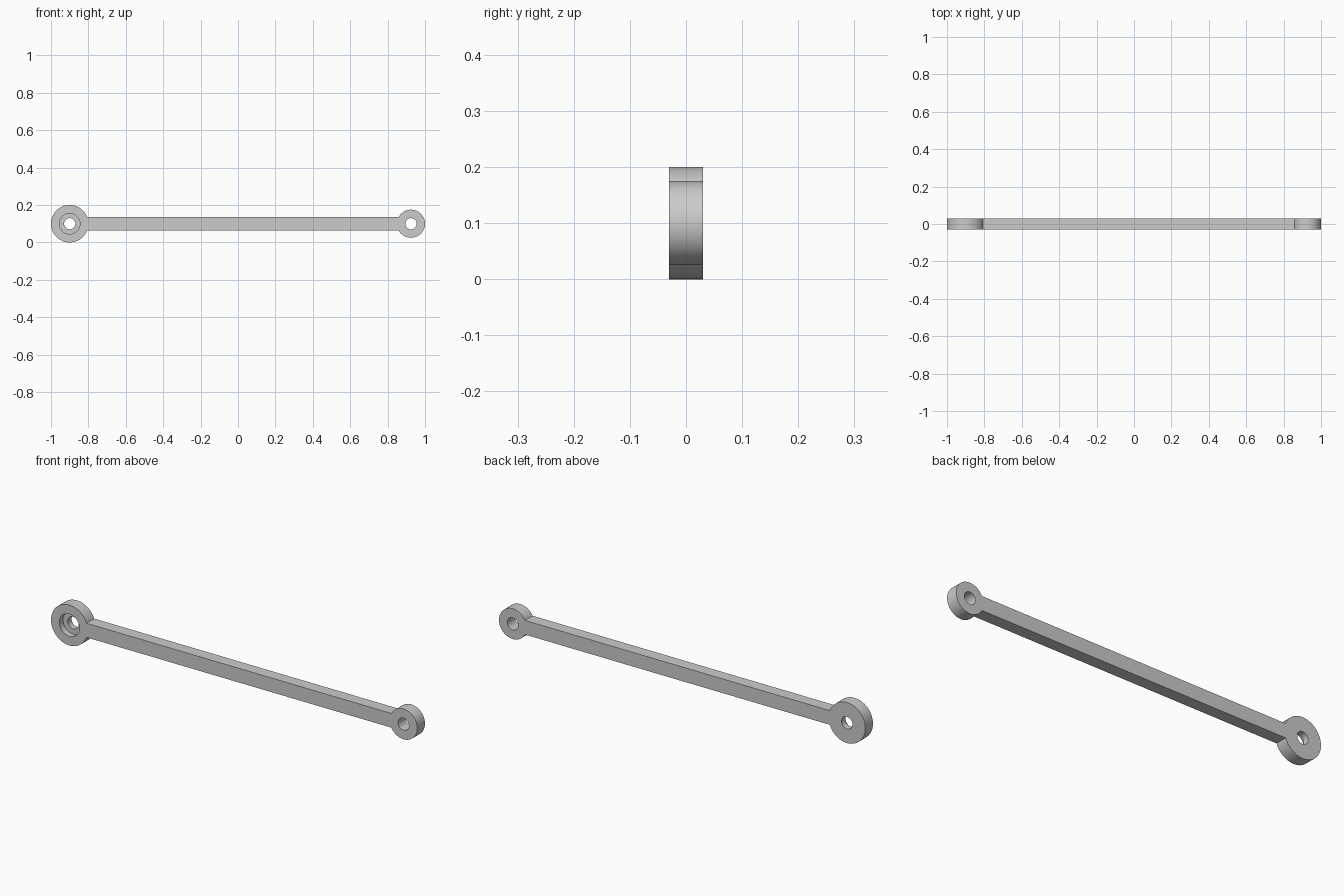
import bpy, bmesh
from math import sin, cos, asin, pi, radians

cube = bpy.data.objects.get("Cube")
if cube:
    bpy.data.objects.remove(cube, do_unlink=True)

MID_Z = 0.1        # height of the rod axis
HALF_DEPTH = 0.03
BAR_HALF = 0.035
BIG_X, BIG_R = -0.9, 0.1
SMALL_X, SMALL_R = 0.925, 0.075
HOLE_R, BORE_R = 0.03, 0.055

gray = bpy.data.materials.new("plain gray")
gray.use_nodes = True
color = (0.6, 0.6, 0.6, 1)
gray.diffuse_color = color
gray.node_tree.nodes["Principled BSDF"].inputs["Base Color"].default_value = color


def arc(x, r, start, end, steps):
    angles = [start + (end - start) * i / steps for i in range(steps + 1)]
    return [(x + r * cos(a), MID_Z + r * sin(a)) for a in angles]


def prism(name, outline, y0, y1):
    """Extrude an x-z outline from y0 to y1."""
    bm = bmesh.new()
    face = bm.faces.new([bm.verts.new((x, y0, z)) for x, z in outline])
    moved = bmesh.ops.extrude_face_region(bm, geom=[face])["geom"]
    verts = [v for v in moved if isinstance(v, bmesh.types.BMVert)]
    bmesh.ops.translate(bm, verts=verts, vec=(0, y1 - y0, 0))
    bmesh.ops.recalc_face_normals(bm, faces=bm.faces)
    mesh = bpy.data.meshes.new(name)
    bm.to_mesh(mesh)
    bm.free()
    mesh.materials.append(gray)
    obj = bpy.data.objects.new(name, mesh)
    bpy.context.collection.objects.link(obj)
    return obj


def cut_round(target, x, r, y0, y1):
    """Cut a round hole through the target, then discard the cutter."""
    cutter = prism("hole_cutter", arc(x, r, 0, 2 * pi, 64)[:-1], y0, y1)
    cutter.hide_render = True
    mod = target.modifiers.new("hole", 'BOOLEAN')
    mod.operation, mod.solver, mod.object = 'DIFFERENCE', 'EXACT', cutter
    bpy.context.view_layer.objects.active = target
    bpy.ops.object.modifier_apply(modifier=mod.name)
    bpy.data.objects.remove(cutter, do_unlink=True)


# Rod with a round eye at each end, as one outline
big = asin(BAR_HALF / BIG_R)
small = asin(BAR_HALF / SMALL_R)
outline = (arc(BIG_X, BIG_R, big, 2 * pi - big, 72)
           + arc(SMALL_X, SMALL_R, small - pi, pi - small, 64))
rod = prism("connecting_rod", outline, -HALF_DEPTH, HALF_DEPTH)

# Through holes, and the wider recess in the front of the large eye
cut_round(rod, SMALL_X, HOLE_R, -0.1, 0.1)
cut_round(rod, BIG_X, HOLE_R, -0.1, 0.1)
cut_round(rod, BIG_X, BORE_R, -0.1, 0)

# Smooth round walls, crisp rims
bpy.ops.object.select_all(action='DESELECT')
rod.select_set(True)
bpy.context.view_layer.objects.active = rod
bpy.ops.object.shade_smooth_by_angle(angle=radians(30))
